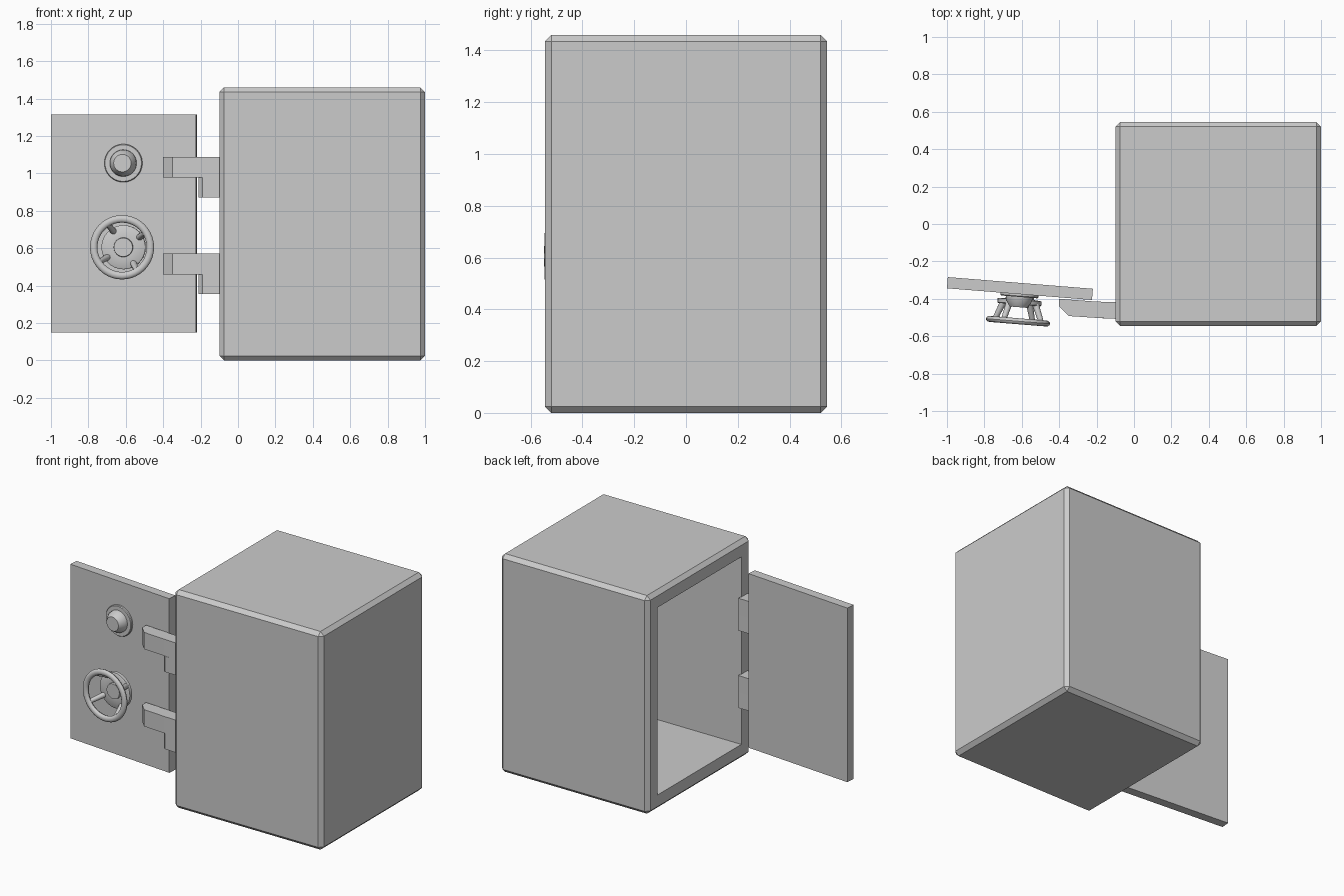
import bpy, bmesh
from math import sin, cos, pi, radians
from mathutils import Matrix, Vector

if "Cube" in bpy.data.objects:
    bpy.data.objects.remove(bpy.data.objects["Cube"])


def finish(name, bm, matrix=Matrix(), smooth=False):
    bmesh.ops.recalc_face_normals(bm, faces=bm.faces)
    mesh = bpy.data.meshes.new(name)
    bm.to_mesh(mesh)
    bm.free()
    obj = bpy.data.objects.new(name, mesh)
    obj.matrix_world = matrix
    bpy.context.collection.objects.link(obj)
    if smooth:
        bpy.ops.object.select_all(action='DESELECT')
        obj.select_set(True)
        bpy.context.view_layer.objects.active = obj
        bpy.ops.object.shade_smooth_by_angle(angle=radians(35))
    return obj


def box_mesh(x0, x1, y0, y1, z0, z1):
    bm = bmesh.new()
    size = Matrix.Diagonal((x1 - x0, y1 - y0, z1 - z0, 1))
    mid = Matrix.Translation(((x0 + x1) / 2, (y0 + y1) / 2, (z0 + z1) / 2))
    bmesh.ops.create_cube(bm, size=1, matrix=mid @ size)
    return bm


def prism(name, outline, z0, z1):
    bm = bmesh.new()
    face = bm.faces.new([bm.verts.new((x, y, z0)) for x, y in outline])
    new = bmesh.ops.extrude_face_region(bm, geom=[face])['geom']
    verts = [v for v in new if isinstance(v, bmesh.types.BMVert)]
    bmesh.ops.translate(bm, verts=verts, vec=(0, 0, z1 - z0))
    return finish(name, bm)


def lathe(name, profile, matrix, steps=32, closed=False):
    """Spin (radius, outward distance) points about the door's outward axis."""
    bm = bmesh.new()
    rings = [[bm.verts.new((r * cos(2 * pi * i / steps), -d, r * sin(2 * pi * i / steps)))
              for i in range(steps)] for r, d in profile]
    pairs = list(zip(rings, rings[1:]))
    if closed:
        pairs.append((rings[-1], rings[0]))
    else:
        bm.faces.new(rings[0])
        bm.faces.new(rings[-1])
    for a, b in pairs:
        for i in range(steps):
            j = (i + 1) % steps
            bm.faces.new((a[i], a[j], b[j], b[i]))
    return finish(name, bm, matrix, True)


# Safe body: chamfered box, hollowed from its left face
bm = box_mesh(-0.10, 1.0, -0.545, 0.545, 0, 1.46)
bmesh.ops.bevel(bm, geom=bm.edges[:], offset=0.025, segments=1, affect='EDGES')
bm.normal_update()
opening = min(bm.faces, key=lambda f: f.calc_center_median().x)
bmesh.ops.inset_individual(bm, faces=[opening], thickness=0.11)
inner = bmesh.ops.extrude_discrete_faces(bm, faces=[opening])['faces'][0]
bmesh.ops.translate(bm, verts=inner.verts[:], vec=(0.97, 0, 0))
finish("safe_body", bm)

# Door slab, swung slightly past the front
door = Matrix.Translation((-0.61, -0.345, 0)) @ Matrix.Rotation(radians(-4.6), 4, 'Z')
finish("door", box_mesh(-0.389, 0.389, -0.03, 0.03, 0.15, 1.315), door)

# Dial: flange and tapered knob
dial = door @ Matrix.Translation((0, 0, 1.055))
lathe("dial", [(0.102, 0.028), (0.102, 0.04), (0.098, 0.045), (0.072, 0.045),
               (0.07, 0.065), (0.05, 0.095), (0.047, 0.1)], dial)

# Handwheel: stepped hub, rim and four splayed spokes
wheel = door @ Matrix.Translation((0.004, 0, 0.605))
lathe("wheel_hub", [(0.075, 0.028), (0.075, 0.055), (0.118, 0.06), (0.118, 0.082),
                    (0.112, 0.086), (0.052, 0.086), (0.05, 0.1)], wheel)
lathe("wheel_rim", [(0.152 + 0.02 * cos(a * pi / 6), 0.175 + 0.016 * sin(a * pi / 6))
                    for a in range(12)], wheel, 40, True)
for k in range(4):
    a = radians(32 + 90 * k)
    foot = Vector((0.1 * cos(a), -0.075, 0.1 * sin(a)))
    tip = Vector((0.148 * cos(a), -0.175, 0.148 * sin(a)))
    axis = tip - foot
    bm = bmesh.new()
    bmesh.ops.create_cone(bm, cap_ends=True, segments=12, radius1=0.018, radius2=0.014,
                          depth=axis.length)
    place = Matrix.Translation((foot + tip) / 2) @ axis.to_track_quat('Z', 'Y').to_matrix().to_4x4()
    finish(f"wheel_spoke_{k + 1}", bm, wheel @ place, True)

# Hinges: long strap above a short knuckle block
strap = [(-0.40, -0.40), (-0.40, -0.442), (-0.35, -0.492), (-0.20, -0.502),
         (-0.095, -0.507), (-0.095, -0.418), (-0.20, -0.415)]
knuckle = [(-0.21, -0.435), (-0.21, -0.485), (-0.19, -0.503), (-0.095, -0.507),
           (-0.095, -0.418), (-0.19, -0.418)]
for label, z in (("lower", 0.46), ("upper", 0.977)):
    prism(f"{label}_hinge_strap", strap, z, z + 0.112)
    prism(f"{label}_hinge_knuckle", knuckle, z - 0.105, z)
